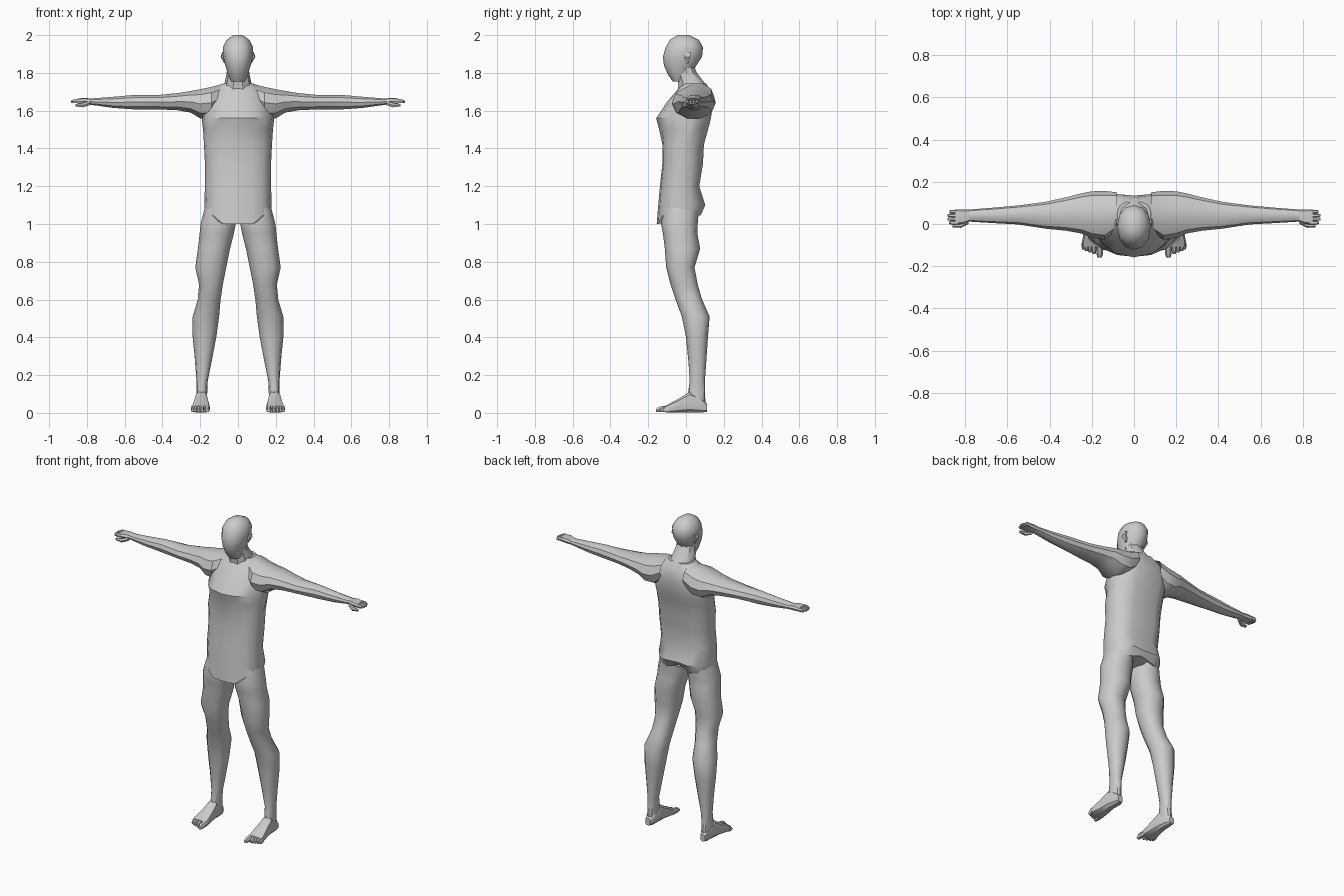
import bpy, bmesh, math

AXES = {'x': (0, 1, 2), 'y': (1, 0, 2), 'z': (2, 0, 1)}


def loft(name, axis, rings, n=12, p=2.3, mirror=False, cap0=True, cap1=True, shape=None):
    """Skin rings (t, a0, a1, b0, b1): position on axis and extents on the other two axes."""
    bm = bmesh.new()
    it, ia, ib = AXES[axis]
    loops = []
    for t, a0, a1, b0, b1 in rings:
        loop = []
        for k in range(n):
            ang = 2 * math.pi * k / n
            c, s = math.cos(ang), math.sin(ang)
            c = math.copysign(abs(c) ** (2 / p), c)
            s = math.copysign(abs(s) ** (2 / p), s)
            co = [0, 0, 0]
            co[it] = t
            co[ia] = (a0 + a1) / 2 + (a1 - a0) / 2 * c
            co[ib] = (b0 + b1) / 2 + (b1 - b0) / 2 * s
            if shape:
                co = shape(*co)
            loop.append(bm.verts.new(co))
        loops.append(loop)
    for l0, l1 in zip(loops, loops[1:]):
        for k in range(n):
            j = (k + 1) % n
            bm.faces.new((l0[k], l0[j], l1[j], l1[k]))
    if cap0:
        bm.faces.new(loops[0])
    if cap1:
        bm.faces.new(loops[-1])
    bmesh.ops.recalc_face_normals(bm, faces=bm.faces)
    me = bpy.data.meshes.new(name)
    bm.to_mesh(me)
    bm.free()
    ob = bpy.data.objects.new(name, me)
    bpy.context.collection.objects.link(ob)
    if mirror:
        m = ob.modifiers.new("Mirror", 'MIRROR')
        m.use_clip = False
        m.use_mirror_merge = False
    bpy.ops.object.select_all(action='DESELECT')
    ob.select_set(True)
    bpy.context.view_layer.objects.active = ob
    bpy.ops.object.shade_smooth_by_angle(angle=math.radians(35))
    return ob


# Torso, with dipped front hem, spine groove and sharper chest ridge
def torso_shape(x, y, z):
    if z < 1.05:
        z += -0.025 if y < -0.05 and abs(x) < 0.13 else 0.02
    if abs(x) < 0.02 and y > 0.05:
        y -= 0.015
        if z < 1.06:
            z += 0.03
    if 1.48 < z < 1.66 and y < 0:
        y += 0.25 * max(0, abs(x) - 0.05)
    return (x, y, z)


loft("torso", 'z', [(z, -w, w, f, b) for z, w, f, b in [
    (1.025, .175, -.155, .085), (1.10, .178, -.147, .11), (1.20, .175, -.138, .077),
    (1.32, .175, -.125, .097), (1.42, .18, -.125, .102), (1.50, .185, -.142, .125),
    (1.56, .192, -.158, .142), (1.64, .185, -.105, .15), (1.70, .14, -.055, .14),
    (1.745, .08, -.02, .11)]], n=16, p=2.4, shape=torso_shape)

# Neck leaning forward into the head
loft("neck", 'z', [(z, -w, w, f, b) for z, w, f, b in [
    (1.70, .085, -.045, .13), (1.75, .07, -.045, .10), (1.80, .06, -.055, .06),
    (1.86, .055, -.06, .035)]], n=10, p=2.1, cap0=False, cap1=False)

# Head
loft("head", 'z', [(z, -w, w, f, b) for z, w, f, b in [
    (1.755, .035, -.07, .0), (1.79, .053, -.095, .03), (1.84, .067, -.117, .055),
    (1.885, .078, -.122, .085), (1.935, .08, -.108, .09), (1.975, .06, -.085, .068),
    (2.0, .024, -.045, .018)]], n=12, p=2.1)

# Ears
loft("ear", 'z', [(1.85, .062, .072, -.005, .015), (1.885, .07, .092, -.01, .025),
                  (1.91, .07, .084, -.005, .025)], n=6, mirror=True)

# Arms, open where they enter the torso
loft("arm", 'x', [
    (.08, -.03, .15, 1.60, 1.745), (.14, -.075, .157, 1.555, 1.73),
    (.20, -.065, .155, 1.555, 1.717), (.25, -.045, .145, 1.587, 1.707),
    (.32, -.032, .127, 1.60, 1.695), (.42, -.022, .105, 1.605, 1.685),
    (.55, -.002, .088, 1.605, 1.685), (.66, .004, .078, 1.613, 1.675),
    (.79, .012, .068, 1.632, 1.664)],
    n=10, p=2.1, mirror=True, cap0=False, cap1=False)

# Hands: palm, four short fingers, thumb
loft("palm", 'x', [(.78, .012, .068, 1.632, 1.664), (.81, .0, .07, 1.632, 1.668),
                   (.85, -.004, .068, 1.635, 1.664)], n=8, p=2.8, mirror=True, cap0=False)
for i, tip in enumerate((.878, .884, .885, .876)):
    y = .006 + i * .0175
    loft("finger", 'x', [(.835, y - .009, y + .009, 1.638, 1.662),
                         (.865, y - .009, y + .009, 1.638, 1.662),
                         (tip, y - .006, y + .006, 1.640, 1.655)], n=6, mirror=True)
loft("thumb", 'x', [(.785, .0, .025, 1.628, 1.652), (.82, -.018, .008, 1.616, 1.642),
                    (.86, -.016, -.002, 1.622, 1.636)], n=6, mirror=True)

# Legs
loft("leg", 'z', [
    (1.10, .02, .172, -.12, .07), (1.0, .012, .198, -.132, .062), (.95, .022, .203, -.122, .06),
    (.87, .042, .212, -.112, .075), (.77, .062, .226, -.105, .045),
    (.68, .08, .206, -.082, .062), (.60, .092, .213, -.055, .085),
    (.51, .10, .24, -.022, .125), (.40, .115, .24, .0, .116),
    (.28, .138, .228, .012, .108), (.17, .16, .22, .02, .10), (.10, .163, .22, .01, .10),
    (.04, .163, .222, .0, .105)],
    n=12, p=2.2, mirror=True, cap0=False, cap1=False)

# Feet with toes
loft("foot", 'y', [
    (.11, .178, .213, .005, .05), (.08, .163, .222, .0, .085), (.02, .16, .228, .0, .115),
    (-.03, .153, .236, .0, .082), (-.09, .147, .248, .0, .048), (-.11, .15, .246, .003, .038)],
    n=10, p=2.8, mirror=True)
for i, (tip, w) in enumerate(((-.158, .015), (-.142, .011), (-.136, .01), (-.128, .01), (-.12, .009))):
    x = (.163, .19, .209, .226, .24)[i]
    loft("toe", 'y', [(-.09, x - w, x + w, .003, .042), (tip + .015, x - w, x + w, .002, .034),
                      (tip, x - w * .7, x + w * .7, .004, .022)], n=6, mirror=True)
